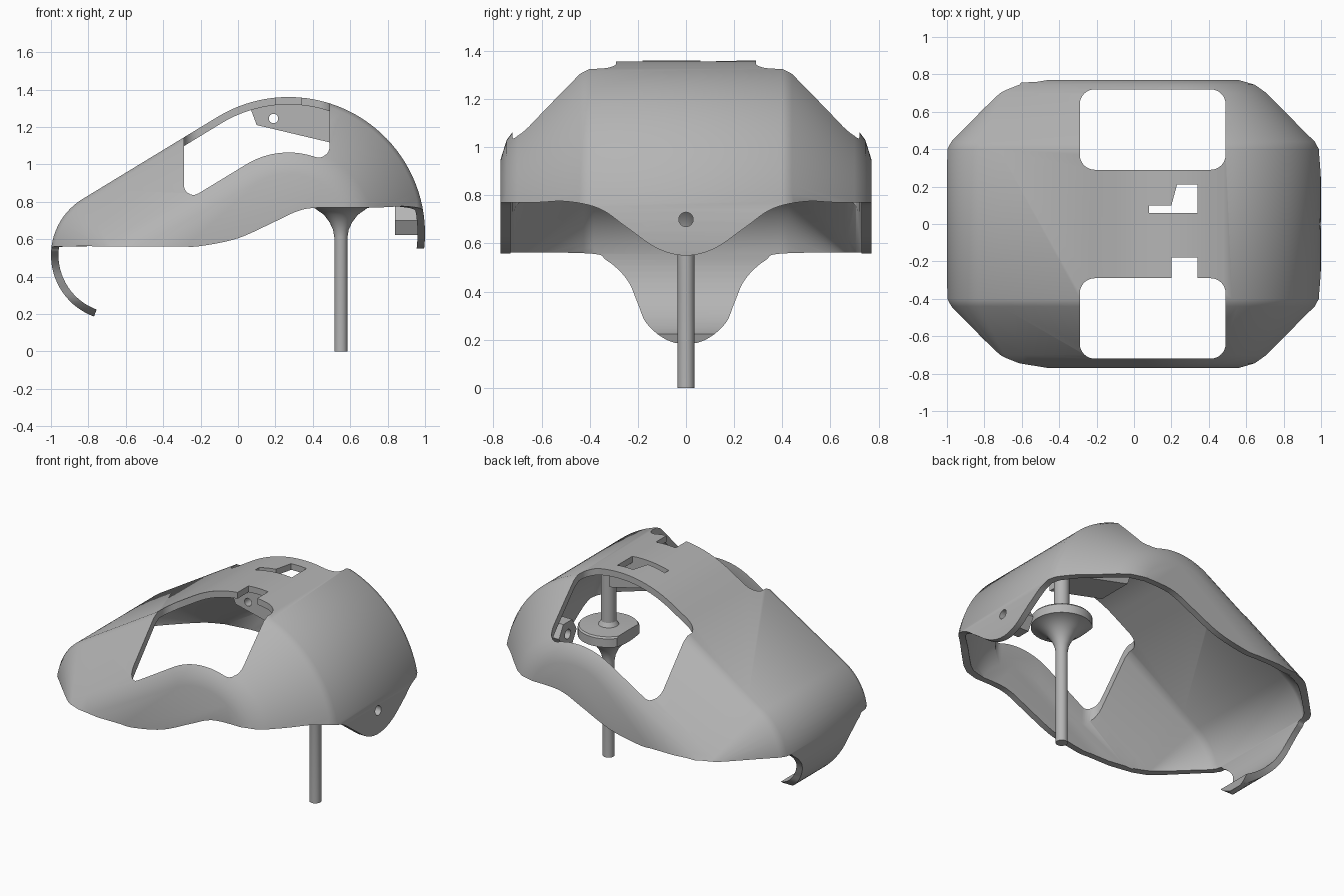
import bpy, bmesh, math
from math import sin, cos, radians
from mathutils import Matrix, Vector

cube = bpy.data.objects.get("Cube")
if cube:
    bpy.data.objects.remove(cube)

grey = bpy.data.materials.new("plain_grey")
grey.use_nodes = True
colour = (0.46, 0.46, 0.46, 1)
grey.diffuse_color = colour
grey.node_tree.nodes["Principled BSDF"].inputs["Base Color"].default_value = colour


def make(name, bm):
    bmesh.ops.recalc_face_normals(bm, faces=bm.faces)
    me = bpy.data.meshes.new(name)
    bm.to_mesh(me)
    bm.free()
    me.materials.append(grey)
    ob = bpy.data.objects.new(name, me)
    bpy.context.collection.objects.link(ob)
    return ob


def activate(ob):
    bpy.ops.object.select_all(action='DESELECT')
    ob.select_set(True)
    bpy.context.view_layer.objects.active = ob


def cut(ob, cutter):
    activate(ob)
    mod = ob.modifiers.new("cut", 'BOOLEAN')
    mod.operation, mod.solver, mod.object = 'DIFFERENCE', 'EXACT', cutter
    bpy.ops.object.modifier_apply(modifier=mod.name)
    bpy.data.objects.remove(cutter)


def smooth(ob):
    activate(ob)
    bpy.ops.object.shade_smooth_by_angle(angle=radians(30))


def loft(name, loops):
    """Closed solid through equal-length loops."""
    bm = bmesh.new()
    rings = [[bm.verts.new(p) for p in loop] for loop in loops]
    for a, b in zip(rings, rings[1:]):
        n = len(a)
        for i in range(n):
            j = (i + 1) % n
            bm.faces.new((a[i], a[j], b[j], b[i]))
    bm.faces.new(rings[0][::-1])
    bm.faces.new(rings[-1])
    return make(name, bm)


def prism(name, pts, axis, lo, hi):
    """Extrude a 2D outline along x, y or z."""
    place = {'x': lambda p, h: (h, p[0], p[1]),
             'y': lambda p, h: (p[0], h, p[1]),
             'z': lambda p, h: (p[0], p[1], h)}[axis]
    return loft(name, [[place(p, h) for p in pts] for h in (lo, hi)])


def box(name, x0, x1, y0, y1, z0, z1):
    return prism(name, [(x0, y0), (x1, y0), (x1, y1), (x0, y1)], 'z', z0, z1)


def circle(cx, cy, r, n, start=0):
    return [(cx + r * cos(start + math.tau * i / n),
             cy + r * sin(start + math.tau * i / n)) for i in range(n)]


def spline(pts, steps=6):
    """Smooth curve through the given points."""
    v = [Vector(p) for p in pts]
    v = [2 * v[0] - v[1]] + v + [2 * v[-1] - v[-2]]
    out = []
    for a, b, c, d in zip(v, v[1:], v[2:], v[3:]):
        for k in range(steps):
            t = k / steps
            out.append(b + 0.5 * t * (c - a + t * (2 * a - 5 * b + 4 * c - d
                                                   + t * (3 * (b - c) + d - a))))
    return [tuple(p) for p in out] + [tuple(pts[-1])]


# Side outline of the shell: big dome arc, straight slope, small curled arc
DOME, DOME_R = (0.27, 0.63), 0.73
CURL, CURL_R = (-0.65, 0.515), 0.35
TANGENT = 121.4


def section(d, inner):
    def arc(c, r, a):
        return (c[0] + r * cos(radians(a)), c[1] + r * sin(radians(a)))
    n = 40
    pts = [arc(DOME, DOME_R - d, -8 + (TANGENT + 8) * i / n) for i in range(n + 1)]
    nrm = (cos(radians(TANGENT)), sin(radians(TANGENT)))
    top, low = arc(DOME, DOME_R, TANGENT), arc(CURL, CURL_R, TANGENT)
    pts.append(tuple(top[k] + 0.85 * (low[k] - top[k]) - d * nrm[k] for k in (0, 1)))
    end = 250 if inner else 252
    r = CURL_R - min(d, 0.34)
    pts += [arc(CURL, r, TANGENT + (end - TANGENT) * i / 28) for i in range(29)]
    if inner:
        pts.append(arc(CURL, 0.75, end))
    pts.append((pts[0][0], -0.3 if inner else 0.4))
    return pts


def shell_solid(name, steps, inner):
    rows = [(-y, d) for y, d in reversed(steps)] + steps
    return loft(name, [[(x, y, z) for x, z in section(d, inner)] for y, d in rows])


# Shell: outer body minus the inner space
shell = shell_solid("shell", [(0.40, 0), (0.44, 0.02), (0.70, 0.27),
                              (0.745, 0.33), (0.77, 0.41)], False)
cut(shell, shell_solid("hollow", [(0.385, 0.04), (0.425, 0.06), (0.67, 0.30),
                                  (0.705, 0.345), (0.73, 0.43)], True))


# Lower rim: scalloped ends and a rising side edge
def mirrored(half):
    return spline([(-y, z) for y, z in reversed(half[1:])] + half)


def below(pts):
    return pts + [(pts[-1][0], -0.5), (pts[0][0], -0.5)]


tongue = mirrored([(0, 0.18), (0.09, 0.205), (0.165, 0.27), (0.2, 0.35),
                   (0.245, 0.45), (0.33, 0.53), (0.43, 0.56), (1, 0.56)])
lip = mirrored([(0, 0.55), (0.12, 0.58), (0.25, 0.67), (0.36, 0.745),
                (0.5, 0.775), (0.65, 0.77), (1, 0.77)])
side = spline([(-0.3, 0.56), (-0.2, 0.563), (0, 0.605), (0.2, 0.695),
               (0.32, 0.75), (0.42, 0.768), (0.62, 0.77)])
cut(shell, prism("tongue_cut", below(tongue), 'x', -1.3, -0.28))
cut(shell, prism("lip_cut", below(lip), 'x', 0.6, 1.3))
cut(shell, prism("side_cut", below(side), 'y', -1, 1))

# Two rounded windows, cut straight down
for s in (-1, 1):
    outline = []
    for cx, cy, a0 in ((0.41, 0.64, 0), (-0.21, 0.64, 90),
                       (-0.21, 0.37, 180), (0.41, 0.37, 270)):
        for k in range(9):
            a = radians(a0 + 90 * k / 8)
            outline.append((cx + 0.08 * cos(a), s * (cy + 0.08 * sin(a))))
    cut(shell, prism("window_cut", outline, 'z', 0.5, 1.6))

# Roof slots
cut(shell, prism("slot_cut", [(0.08, 0.06), (0.34, 0.06), (0.34, 0.21), (0.23, 0.21),
                              (0.2, 0.1), (0.08, 0.1)], 'z', 1.15, 1.6))
cut(shell, box("notch_cut", 0.2, 0.34, -0.32, -0.18, 1.15, 1.6))
cut(shell, prism("end_hole", circle(0, 0.7, 0.03, 24), 'x', 0.8, 1.2))
smooth(shell)

# Hinge block under the roof, with a pin hole
hinge = prism("hinge_block", [(0.07, 1.29), (0.1, 1.21), (0.5, 1.115), (0.5, 1.29),
                              (0.4, 1.325), (0.27, 1.34), (0.1, 1.315)],
              'y', -0.17, 0.06)
cut(hinge, prism("pin_hole", circle(0.19, 1.245, 0.025, 24), 'y', -1, 1))
smooth(hinge)

# Hexagonal boss behind the end hole
boss = prism("end_boss", circle(0, 0.7, 0.09, 6), 'x', 0.84, 0.97)
cut(boss, prism("boss_bore", circle(0, 0.7, 0.03, 24), 'x', 0.7, 1.2))
smooth(boss)

# Stem with a flared collar, flattened on one side
stem_profile = [(0.035, 0), (0.035, 0.61), (0.042, 0.65), (0.06, 0.69), (0.09, 0.73),
                (0.14, 0.765), (0.18, 0.775), (0.18, 0.83), (0.172, 0.84),
                (0.06, 0.845), (0.045, 0.87), (0.045, 1.27)]
stem = loft("stem", [[(x, y, z) for x, y in circle(0.55, 0, r, 48)]
                     for r, z in stem_profile])
cut(stem, box("flat_cut", 0.2, 0.41, -0.5, 0.5, 0.5, 1))
smooth(stem)
